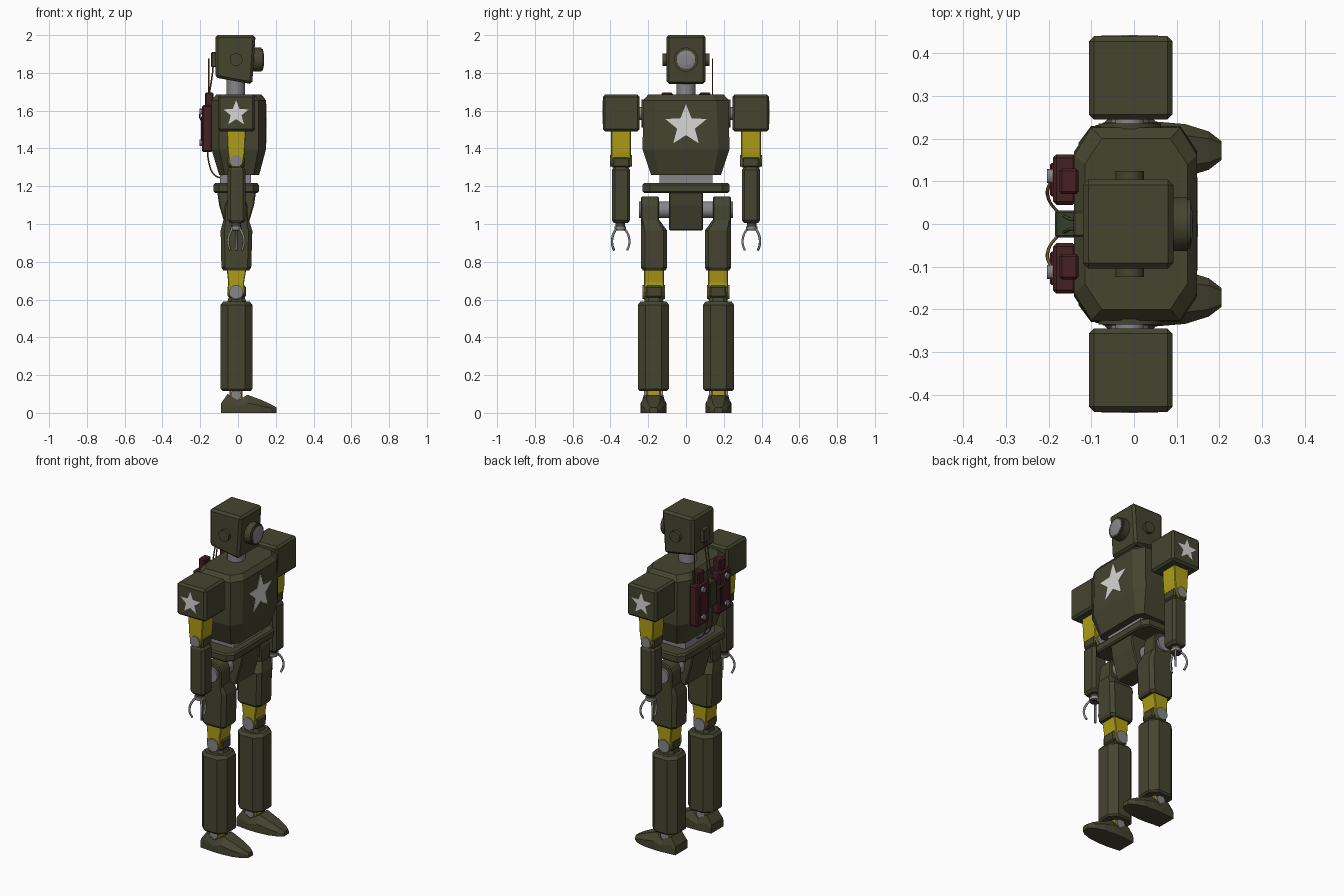
import bpy, bmesh, math
from mathutils import Vector

if "Cube" in bpy.data.objects:
    bpy.data.objects.remove(bpy.data.objects["Cube"])


def material(name, rgb):
    m = bpy.data.materials.new(name)
    m.diffuse_color = (*rgb, 1)
    m.use_nodes = True
    m.node_tree.nodes["Principled BSDF"].inputs["Base Color"].default_value = m.diffuse_color
    return m


OLIVE = material("olive paint", (0.060, 0.059, 0.030))
YELLOW = material("yellow joint", (0.42, 0.34, 0.008))
GREY = material("grey metal", (0.24, 0.24, 0.25))
WHITE = material("white paint", (0.68, 0.68, 0.66))
RED = material("dark red pack", (0.062, 0.014, 0.017))
BROWN = material("copper wire", (0.16, 0.075, 0.035))
GREEN = material("circuit green", (0.035, 0.05, 0.022))


def finish(name, bm, mat, bevel=0.0):
    bmesh.ops.recalc_face_normals(bm, faces=bm.faces)
    if bevel:
        bmesh.ops.bevel(bm, geom=bm.edges[:], offset=bevel, segments=1,
                        affect='EDGES', clamp_overlap=True)
    me = bpy.data.meshes.new(name)
    bm.to_mesh(me)
    bm.free()
    me.materials.append(mat)
    ob = bpy.data.objects.new(name, me)
    bpy.context.collection.objects.link(ob)
    return ob


def skin(name, rings, mat, bevel=0.0):
    """Join equal-length rings of points into a capped solid."""
    bm = bmesh.new()
    vs = [[bm.verts.new(p) for p in r] for r in rings]
    n = len(rings[0])
    for a, b in zip(vs, vs[1:]):
        for i in range(n):
            bm.faces.new((a[i], a[(i + 1) % n], b[(i + 1) % n], b[i]))
    bm.faces.new(vs[0])
    bm.faces.new(vs[-1])
    return finish(name, bm, mat, bevel)


def place(axis, u, v, t):
    return {'x': (t, u, v), 'y': (u, t, v), 'z': (u, v, t)}[axis]


def prism(name, axis, pts, t0, t1, mat, bevel=0.0):
    return skin(name, [[place(axis, u, v, t) for u, v in pts] for t in (t0, t1)], mat, bevel)


def box(name, x0, x1, y0, y1, z0, z1, mat, bevel=0.0):
    return prism(name, 'z', [(x0, y0), (x1, y0), (x1, y1), (x0, y1)], z0, z1, mat, bevel)


def cyl(name, axis, u, v, r, t0, t1, mat, n=16, bevel=0.0):
    pts = [(u + r * math.cos(2 * math.pi * (i + .5) / n),
            v + r * math.sin(2 * math.pi * (i + .5) / n)) for i in range(n)]
    ob = prism(name, axis, pts, t0, t1, mat, bevel)
    bpy.context.view_layer.objects.active = ob
    ob.select_set(True)
    bpy.ops.object.shade_smooth_by_angle(angle=math.radians(30))
    ob.select_set(False)
    return ob


def octagon(z, x0, x1, y0, y1, cx, cy):
    return [(x0 + cx, y0, z), (x1 - cx, y0, z), (x1, y0 + cy, z), (x1, y1 - cy, z),
            (x1 - cx, y1, z), (x0 + cx, y1, z), (x0, y1 - cy, z), (x0, y0 + cy, z)]


def star(name, axis, u, v, r, t0, t1):
    pts = []
    for i in range(10):
        a = math.pi / 2 + i * math.pi / 5
        k = r if i % 2 == 0 else r * 0.43
        pts.append((u + k * math.cos(a), v + k * math.sin(a)))
    prism(name, axis, pts, t0, t1, WHITE)


def tube(name, pts, r, mat, smooth=True):
    cu = bpy.data.curves.new(name, 'CURVE')
    cu.dimensions = '3D'
    cu.bevel_depth, cu.bevel_resolution, cu.resolution_u = r, 1, 5
    cu.use_fill_caps = True
    sp = cu.splines.new('BEZIER' if smooth else 'POLY')
    if smooth:
        sp.bezier_points.add(len(pts) - 1)
        for b, p in zip(sp.bezier_points, pts):
            b.co = p
            b.handle_left_type = b.handle_right_type = 'AUTO'
    else:
        sp.points.add(len(pts) - 1)
        for b, p in zip(sp.points, pts):
            b.co = (*p, 1)
    cu.materials.append(mat)
    bpy.context.collection.objects.link(bpy.data.objects.new(name, cu))


# Head with a single round eye
prism("head", 'y', [(-.12, 1.775), (.075, 1.74), (.093, 2.0), (-.12, 2.0)],
      -.104, .104, OLIVE, .013)
cyl("eye_housing", 'x', 0, 1.87, .064, .07, .125, OLIVE, 20)
cyl("eye_rim", 'x', 0, 1.87, .058, .125, .132, OLIVE, 20)
skin("eye_lens", [[(x, r * math.cos(i * math.pi / 10), 1.87 + r * math.sin(i * math.pi / 10))
                   for i in range(20)] for x, r in ((.12, .05), (.133, .049), (.137, .03), (.138, .01))], GREY)
box("head_socket", -.142, -.115, -.03, .03, 1.83, 1.91, OLIVE, .004)
cyl("neck", 'z', -.012, 0, .05, 1.66, 1.78, GREY)

# Torso, waist and pelvis
skin("torso", [octagon(1.26, -.10, .112, -.185, .185, .03, .04),
               octagon(1.395, -.14, .148, -.23, .23, .04, .06),
               octagon(1.655, -.14, .148, -.226, .226, .04, .065),
               octagon(1.685, -.115, .125, -.20, .20, .04, .06)], OLIVE)
star("chest_star", 'x', 0, 1.52, .115, .145, .1505)
box("waist", -.095, .07, -.14, .14, 1.20, 1.28, GREY)
skin("pelvis_plate", [octagon(z, -.13 + d, .11 - d, -.23 + d, .23 - d, .03, .04)
                      for z, d in ((1.165, .008), (1.173, 0), (1.207, 0), (1.216, .008))], OLIVE)
prism("pelvis_block", 'y', [(-.11, 1.17), (.095, 1.17), (.085, 1.10), (.045, .965),
                            (-.06, .965), (-.10, 1.10)], -.09, .09, OLIVE, .006)
cyl("hip_axle", 'y', -.01, 1.075, .045, -.25, .25, GREY)

for s, side in ((-1, "right"), (1, "left")):
    def sbox(name, x0, x1, y0, y1, z0, z1, mat, bevel=0.0):
        box(f"{side}_{name}", x0, x1, s * y0, s * y1, z0, z1, mat, bevel)

    def scyl(name, u, v, r, y0, y1, mat, n=16):
        cyl(f"{side}_{name}", 'y', u, v, r, s * y0, s * y1, mat, n)

    def sprism(name, pts, y0, y1, mat, bevel=0.0):
        prism(f"{side}_{name}", 'y', pts, s * y0, s * y1, mat, bevel)

    def sloft(name, rows, mat):
        skin(f"{side}_{name}", [[(x, s * y, z) for x, y, z in octagon(*r)] for r in rows], mat)

    scyl("ear", -.01, 1.87, .034, .10, .124, OLIVE)

    # Shoulder and arm
    scyl("shoulder_collar", -.01, 1.585, .075, .20, .236, OLIVE)
    scyl("shoulder_axle", -.01, 1.585, .034, .21, .26, GREY)
    sbox("shoulder", -.106, .09, .245, .44, 1.49, 1.685, OLIVE, .012)
    star(f"{side}_shoulder_star", 'y', -.01, 1.585, .07, s * .438, s * .4425)
    sprism("upper_arm", [(-.06, 1.50), (.042, 1.50), (.036, 1.38), (.026, 1.32), (.01, 1.30),
                         (-.03, 1.30), (-.046, 1.32), (-.054, 1.38)], .292, .396, YELLOW, .004)
    sbox("elbow_block", -.055, .036, .297, .39, 1.30, 1.355, OLIVE, .008)
    scyl("elbow_pin", -.01, 1.335, .032, .285, .402, GREY)
    sloft("forearm", [(1.005, -.042, .028, .308, .382, .012, .012),
                      (1.02, -.055, .041, .296, .392, .015, .015),
                      (1.285, -.055, .041, .296, .392, .015, .015),
                      (1.303, -.042, .028, .308, .382, .012, .012)], OLIVE)

    # Hand with three curved claws
    cyl(f"{side}_wrist", 'z', -.01, s * .348, .026, .965, 1.01, OLIVE)
    cyl(f"{side}_palm", 'z', -.01, s * .348, .032, .972, .988, GREY)
    for i, (dx, dy) in enumerate(((0, -1), (-.85, .9), (.85, .9))):
        path = [(.016, .98), (.032, .962), (.047, .925), (.047, .89), (.036, .86)]
        tube(f"{side}_claw_{i + 1}", [(-.01 + dx * d, s * (.348 + dy * d), z) for d, z in path],
             .0065, GREY)

    # Thigh with a rounded hip lobe
    sprism("hip_lobe", [(-.075, .96), (.055, .96), (.05, 1.10), (.035, 1.132), (.01, 1.146),
                        (-.03, 1.146), (-.055, 1.132), (-.07, 1.10)], .143, .238, OLIVE, .006)
    sloft("thigh", [(.755, -.078, .06, .108, .23, .02, .02),
                    (.77, -.088, .07, .10, .238, .02, .02),
                    (.965, -.092, .076, .10, .238, .02, .02),
                    (1.02, -.078, .058, .14, .238, .02, .01)], OLIVE)

    # Knee and shin
    sprism("knee", [(-.06, .765), (.045, .765), (.032, .69), (.036, .64), (.02, .61), (-.01, .597),
                    (-.04, .61), (-.056, .64), (-.052, .69)], .117, .222, YELLOW, .004)
    sbox("knee_block", -.056, .042, .122, .216, .61, .675, OLIVE, .01)
    scyl("knee_pin", -.01, .64, .038, .11, .23, GREY)
    sloft("shin_cap", [(.57, -.06, .05, .115, .225, .02, .02),
                       (.612, -.05, .035, .125, .215, .02, .02)], OLIVE)
    sloft("shin", [(.117, -.082, .068, .10, .247, .035, .035),
                   (.127, -.092, .076, .09, .255, .04, .04),
                   (.572, -.092, .076, .09, .255, .04, .04),
                   (.59, -.078, .062, .104, .241, .035, .035)], OLIVE)

    # Ankle and foot
    sbox("ankle", -.045, .025, .135, .21, .05, .125, YELLOW, .006)
    scyl("ankle_pin", -.01, .095, .028, .122, .222, GREY)
    foot = [(-.09, 0, .06, .057), (-.055, .10, .062, .05), (0, .066, .068, .055),
            (.05, .096, .068, .04), (.12, .07, .062, .035), (.175, .045, .045, .028),
            (.205, .028, .022, .016)]
    foot[0] = (-.09, .05, .06, .055)
    skin(f"{side}_foot", [[(x, s * .172 + y, z) for y, z in
                           ((-w, 0), (w, 0), (w, h * .55), (t, h), (-t, h), (-w, h * .55))]
                          for x, h, w, t in foot], OLIVE)

    # Back pack: red case, panel, top post and knobs
    sbox("pack_case", -.19, -.135, .045, .163, 1.38, 1.63, RED, .008)
    sbox("pack_panel", -.197, -.185, .065, .143, 1.44, 1.57, RED, .004)
    sbox("pack_post", -.175, -.13, .07, .13, 1.62, 1.695, RED, .006)
    for z in (1.43, 1.595):
        cyl(f"{side}_pack_knob", 'x', s * .112, z, .017, -.204, -.18, GREY, 12)
    tube(f"{side}_pack_wire", [(-.195, s * .10, 1.595), (-.203, s * .07, 1.57),
                               (-.18, s * .03, 1.54), (-.16, s * .015, 1.54)], .004, BROWN)
    tube(f"{side}_waist_wire", [(-.16, s * .02, 1.46), (-.155, s * .025, 1.33),
                                (-.125, s * .03, 1.26), (-.08, s * .03, 1.24)], .004, BROWN)
    tube(f"{side}_neck_wire", [(-.165, s * .02, 1.59), (-.15, s * .012, 1.70),
                               (-.135, s * .012, 1.80), (-.13, s * .012, 1.86)], .004, BROWN)

# Central junction box and aerial
box("junction_box", -.185, -.13, -.032, .032, 1.45, 1.60, GREEN, .005)
tube("aerial", [(-.155, .14, 1.60), (-.155, .14, 1.875)], .003, BROWN, smooth=False)
